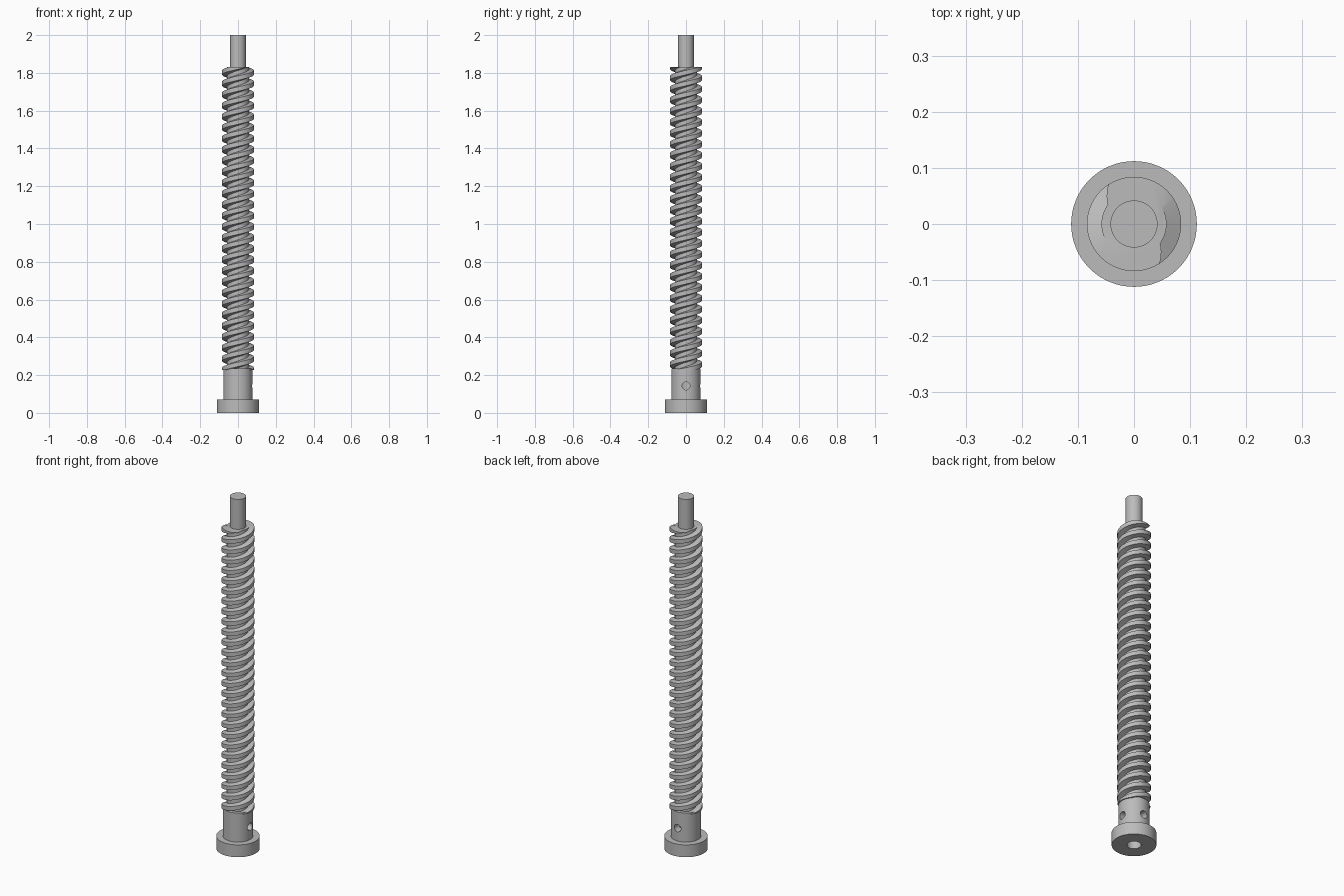
import bpy, bmesh, math
from mathutils import Vector, Matrix

cube = bpy.data.objects.get("Cube")
if cube:
    bpy.data.objects.remove(cube, do_unlink=True)

# Single steel colour
steel = bpy.data.materials.new("grey_steel")
steel.use_nodes = True
GREY = (0.5, 0.5, 0.5, 1)
steel.diffuse_color = GREY
steel.node_tree.nodes["Principled BSDF"].inputs["Base Color"].default_value = GREY


def make_object(name, bm):
    bmesh.ops.recalc_face_normals(bm, faces=bm.faces[:])
    mesh = bpy.data.meshes.new(name)
    bm.to_mesh(mesh)
    bm.free()
    obj = bpy.data.objects.new(name, mesh)
    mesh.materials.append(steel)
    bpy.context.collection.objects.link(obj)
    return obj


def select_only(obj):
    bpy.ops.object.select_all(action='DESELECT')
    obj.select_set(True)
    bpy.context.view_layer.objects.active = obj


def smooth(obj):
    select_only(obj)
    bpy.ops.object.shade_smooth_by_angle(angle=math.radians(25))


def lathe(name, profile, segments=64):
    """Spin an (r, z) profile around the vertical axis."""
    bm = bmesh.new()
    verts = [bm.verts.new((r, 0, z)) for r, z in profile]
    edges = [bm.edges.new(pair) for pair in zip(verts, verts[1:])]
    bmesh.ops.spin(bm, geom=verts + edges, axis=(0, 0, 1), cent=(0, 0, 0),
                   angle=math.tau, steps=segments, use_merge=True)
    bmesh.ops.remove_doubles(bm, verts=bm.verts[:], dist=1e-5)
    return make_object(name, bm)


# Two-start trapezoidal thread
PITCH = 0.0583
STARTS = 2
LEAD = PITCH * STARTS
CREST, ROOT = 0.084, 0.058
BOTTOM, TOP = 0.228, 1.83
COLUMNS = 64


def threaded_rod():
    # One pitch of the tooth: (radius, offset along the axis as part of a pitch)
    tooth = [(CREST, -0.2), (CREST, 0.2), (ROOT, 0.315), (ROOT, 0.685)]
    phase = TOP - LEAD * 267 / 360
    first = math.floor((BOTTOM - phase) / PITCH) - STARTS - 2
    last = math.ceil((TOP - phase) / PITCH) + 2
    bm = bmesh.new()
    columns = []
    for i in range(COLUMNS + 1):
        turn = i / COLUMNS
        c, s = math.cos(turn * math.tau), math.sin(turn * math.tau)
        columns.append([bm.verts.new((r * c, r * s, phase + turn * LEAD + (k + o) * PITCH))
                        for k in range(first, last) for r, o in tooth])
    for a, b in zip(columns, columns[1:]):
        for j in range(len(a) - 1):
            bm.faces.new((a[j], b[j], b[j + 1], a[j + 1]))
    bmesh.ops.remove_doubles(bm, verts=bm.verts[:], dist=1e-5)
    # Trim both ends square and cap them
    for z, direction in ((BOTTOM, -1), (TOP, 1)):
        geom = bm.verts[:] + bm.edges[:] + bm.faces[:]
        bmesh.ops.bisect_plane(bm, geom=geom, dist=1e-6, plane_co=(0, 0, z),
                               plane_no=(0, 0, direction), clear_outer=True)
        rim = [e for e in bm.edges if e.is_boundary
               and all(abs(v.co.z - z) < 1e-4 for v in e.verts)]
        bmesh.ops.contextual_create(bm, geom=rim)
    return make_object("threaded_rod", bm)


smooth(threaded_rod())

# Plain journal at the top
smooth(lathe("top_journal", [(0, TOP - 0.01), (0.042, TOP - 0.01), (0.042, 2), (0, 2)]))

# Flanged collar with a blind bore from below
collar = lathe("flanged_collar", [
    (0, 0.2), (0.036, 0.2), (0.036, 0), (0.112, 0), (0.112, 0.07),
    (0.078, 0.07), (0.078, 0.235), (0, 0.235)])

# Two cross holes at right angles, reaching into the bore
for direction in (Vector((1, 0, 0)), Vector((0, 1, 0))):
    bm = bmesh.new()
    turn = direction.to_track_quat('Z', 'Y').to_matrix().to_4x4()
    place = Matrix.Translation(direction * 0.06 + Vector((0, 0, 0.143)))
    bmesh.ops.create_cone(bm, cap_ends=True, segments=32, radius1=0.021,
                          radius2=0.021, depth=0.09, matrix=place @ turn)
    cutter = make_object("hole_cutter", bm)
    cutter.hide_render = True
    cut = collar.modifiers.new("cross_hole", 'BOOLEAN')
    cut.operation = 'DIFFERENCE'
    cut.solver = 'EXACT'
    cut.object = cutter
    select_only(collar)
    bpy.ops.object.modifier_apply(modifier=cut.name)
    bpy.data.objects.remove(cutter, do_unlink=True)
smooth(collar)
